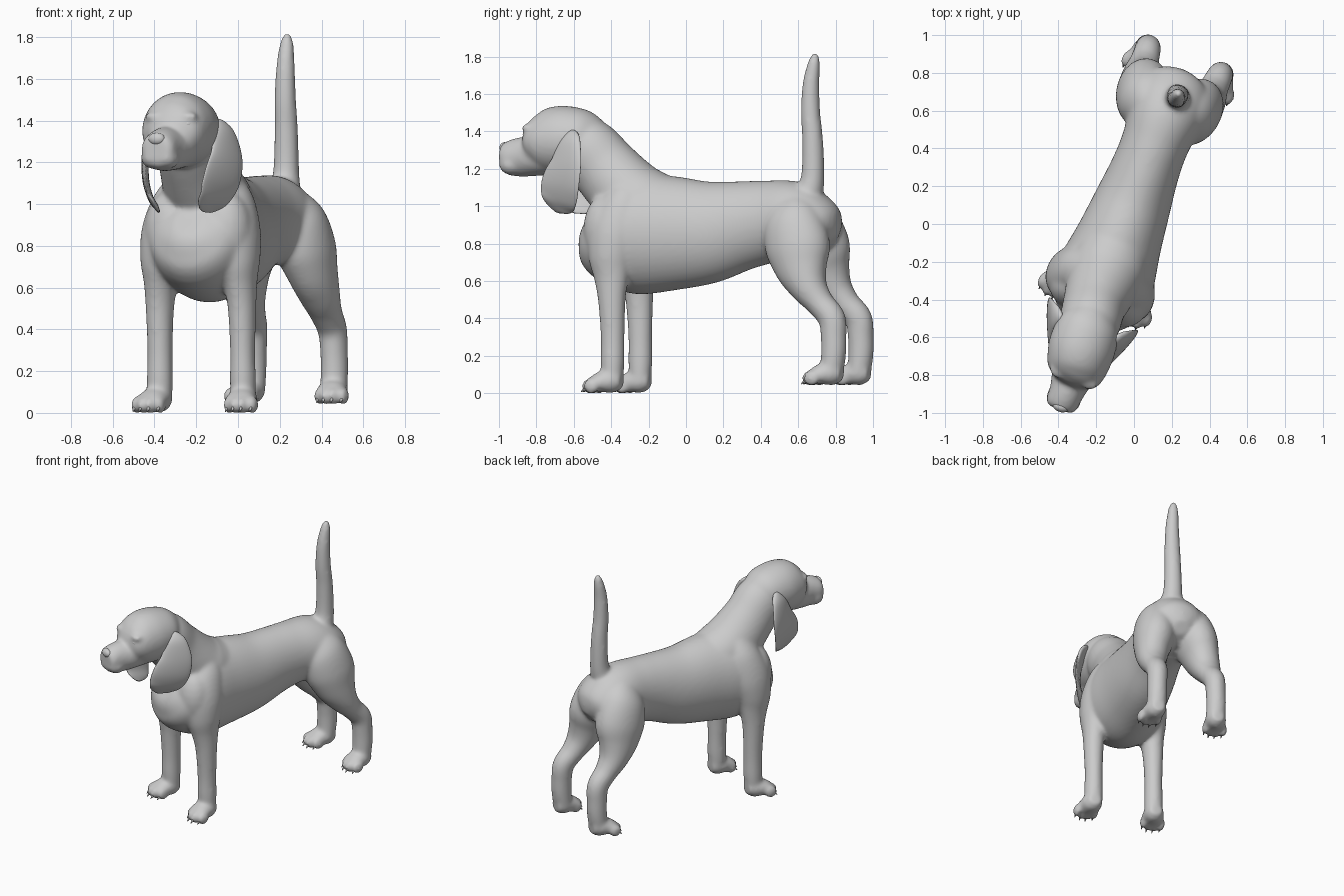
import bpy, bmesh, math
from mathutils import Vector, Matrix

YAW = math.radians(-20.5)          # the dog stands turned in the frame
PLACE = Matrix.Translation((-0.042, 0.016, 0)) @ Matrix.Rotation(YAW, 4, 'Z')


def spline(pts, steps=5):
    """Catmull-Rom through tuples of any length."""
    p = [Vector(q) for q in pts]
    p = [p[0]] + p + [p[-1]]
    out = []
    for i in range(1, len(p) - 2):
        a, b, c, d = p[i - 1:i + 3]
        for k in range(steps):
            t = k / steps
            out.append(0.5 * (2 * b + (c - a) * t + (2 * a - 5 * b + 4 * c - d) * t * t
                              + (3 * b - a - 3 * c + d) * t ** 3))
    return out + [p[-1]]


def loft(bm, stations, side=1, lateral=(1, 0, 0), shift=0, n=44):
    """Elliptic tube through (x, y, z, half width, half depth)."""
    st = spline(stations)
    cs = [Vector((s[0], s[1], s[2])) for s in st]
    rings = []
    for i, s in enumerate(st):
        t = (cs[min(i + 1, len(cs) - 1)] - cs[max(i - 1, 0)]).normalized()
        a = Vector(lateral)
        a = (a - t * a.dot(t)).normalized()
        b = t.cross(a)
        ra, rb = max(s[3], .004), max(s[4], .004)
        ring = []
        for k in range(n):
            w = math.tau * k / n
            co = cs[i] + a * ra * math.cos(w) + b * rb * math.sin(w)
            ring.append(bm.verts.new((co.x * side + shift, co.y, co.z)))
        rings.append(ring)
    faces = [bm.faces.new(rings[0]), bm.faces.new(rings[-1])]
    for r, q in zip(rings, rings[1:]):
        for k in range(n):
            faces.append(bm.faces.new((r[k], r[(k + 1) % n], q[(k + 1) % n], q[k])))
    bmesh.ops.recalc_face_normals(bm, faces=faces)


def ball(bm, c, r):
    m = Matrix.Translation(c) @ Matrix.Diagonal((*r, 1))
    bmesh.ops.create_uvsphere(bm, u_segments=20, v_segments=12, radius=1, matrix=m)


def finish(bm, name):
    me = bpy.data.meshes.new(name)
    bm.to_mesh(me)
    bm.free()
    me.polygons.foreach_set("use_smooth", [True] * len(me.polygons))
    ob = bpy.data.objects.new(name, me)
    bpy.context.collection.objects.link(ob)
    ob.matrix_world = PLACE
    return ob


body = bmesh.new()

# torso, chest to rump
loft(body, [(0, y, z, w, h) for y, z, w, h in [
    (-.56, .92, .08, .08), (-.525, .9, .18, .18), (-.44, .865, .25, .275),
    (-.3, .855, .262, .325), (-.1, .855, .23, .307), (.1, .86, .205, .277),
    (.3, .895, .182, .24), (.45, .915, .18, .222), (.6, .92, .2, .212),
    (.71, .885, .2, .18), (.78, .84, .15, .13), (.82, .81, .05, .05)]])

# neck
loft(body, [(0, -.06, .95, .17, .18), (0, -.25, 1.0, .205, .205), (0, -.36, 1.08, .192, .195),
            (0, -.48, 1.2, .168, .182), (.01, -.58, 1.31, .16, .17), (.01, -.66, 1.36, .12, .12)])

# skull, then the square muzzle
loft(body, [(x, y, z, w, h) for x, y, z, w, h in [
    (.01, -.5, 1.36, .1, .1), (.01, -.58, 1.36, .16, .155), (.015, -.7, 1.355, .178, .182),
    (.025, -.8, 1.35, .165, .172), (.03, -.86, 1.35, .145, .135), (.03, -.9, 1.35, .105, .085),
    (.03, -.92, 1.35, .05, .04)]])
loft(body, [(x, y, z, w, h) for x, y, z, w, h in [
    (.02, -.76, 1.27, .12, .1), (.022, -.87, 1.265, .112, .104), (.022, -.96, 1.262, .092, .105),
    (.02, -1.02, 1.262, .086, .09), (.02, -1.047, 1.264, .076, .078), (.02, -1.058, 1.264, .055, .055)]])
ball(body, (.022, -.985, 1.315), (.055, .08, .035))
ball(body, (.022, -.965, 1.195), (.06, .09, .036))

# tail
loft(body, [(.024, y, z, r, r) for y, z, r in [
    (.645, .95, .08), (.685, 1.05, .08), (.715, 1.15, .063), (.715, 1.35, .056),
    (.703, 1.5, .052), (.705, 1.65, .045), (.72, 1.75, .036), (.727, 1.8, .024), (.728, 1.82, .01)]])

claws = {}
off = -.008                         # the legs stand slightly to one side
for s in (1, -1):
    # lips, brows and breast muscles
    ball(body, (.02 + s * .042, -.995, 1.222), (.052, .065, .054))
    ball(body, (.03 + s * .085, -.873, 1.418), (.05, .035, .025))
    ball(body, (s * .13, -.42, .87), (.14, .125, .2))
    # front leg
    loft(body, [(.12, -.3, 1.13, .05, .07), (.145, -.32, 1.02, .1, .12), (.172, -.36, .87, .12, .145),
                (.19, -.375, .73, .108, .125), (.203, -.37, .62, .08, .096), (.21, -.365, .5, .067, .075),
                (.211, -.36, .3, .06, .064), (.212, -.36, .16, .062, .064), (.212, -.36, .06, .06, .055)],
         s, shift=off)
    # hind leg
    loft(body, [(.09, .58, 1.02, .07, .1), (.12, .63, .92, .13, .16), (.15, .675, .78, .138, .178),
                (.175, .708, .66, .115, .143), (.19, .757, .56, .097, .1), (.196, .82, .48, .079, .075),
                (.203, .888, .4, .07, .074), (.207, .9, .3, .066, .069),
                (.209, .9, .2, .066, .067), (.209, .887, .1, .065, .06)], s, shift=off)
    # paws with four toes each
    for name, x, y, z in (("front", .216, -.35, -.012), ("hind", .211, .905, .03)):
        loft(body, [(x, y + .045, z + .075, .04, .04), (x, y, z + .078, .065, .064),
                    (x + .01, y - .07, z + .072, .074, .056), (x + .017, y - .12, z + .056, .072, .038),
                    (x + .02, y - .14, z + .05, .04, .022)], s, shift=off)
        bm = claws.setdefault(name, bmesh.new())
        for k, back in zip((-1.5, -.5, .5, 1.5), (.025, 0, 0, .025)):
            tx, ty = s * (x + .02 + k * .041) + off, y - .125 + back
            ball(body, (tx, ty, z + .05), (.024, .046, .042))
            m = (Matrix.Translation((tx, ty - .03, z + .036))
                 @ Matrix.Rotation(math.radians(135), 4, 'X'))
            bmesh.ops.create_cone(bm, cap_ends=True, segments=10, radius1=.014, radius2=.002,
                                  depth=.05, matrix=m)

# fuse all the body volumes into one smooth skin
dog = finish(body, "dog_body")
mod = dog.modifiers.new("fuse", 'REMESH')
mod.mode = 'VOXEL'
mod.voxel_size = .011
mod.use_smooth_shade = True
mod = dog.modifiers.new("soften", 'SMOOTH')
mod.factor = .5
mod.iterations = 16

for name, bm in claws.items():
    finish(bm, name + "_claws")

# hanging ears, curling inwards at the front
for s, side in ((1, "left"), (-1, "right")):
    ear = bmesh.new()
    loft(ear, [(.15, -.6, 1.4, .015, .012), (.166, -.602, 1.38, .045, .02), (.19, -.607, 1.33, .078, .022),
               (.207, -.622, 1.22, .112, .018), (.194, -.655, 1.12, .13, .016),
               (.163, -.682, 1.04, .118, .014), (.128, -.7, .993, .08, .012),
               (.11, -.708, .97, .02, .006)], s, (.37, .93, 0), .012, 28)
    finish(ear, side + "_ear")

# eyes and nose
eyes = bmesh.new()
for s in (1, -1):
    ball(eyes, (.033 + s * .083, -.878, 1.384), (.027, .026, .021))
finish(eyes, "eyes")
nose = bmesh.new()
ball(nose, (.02, -1.045, 1.312), (.042, .025, .03))
finish(nose, "nose")
